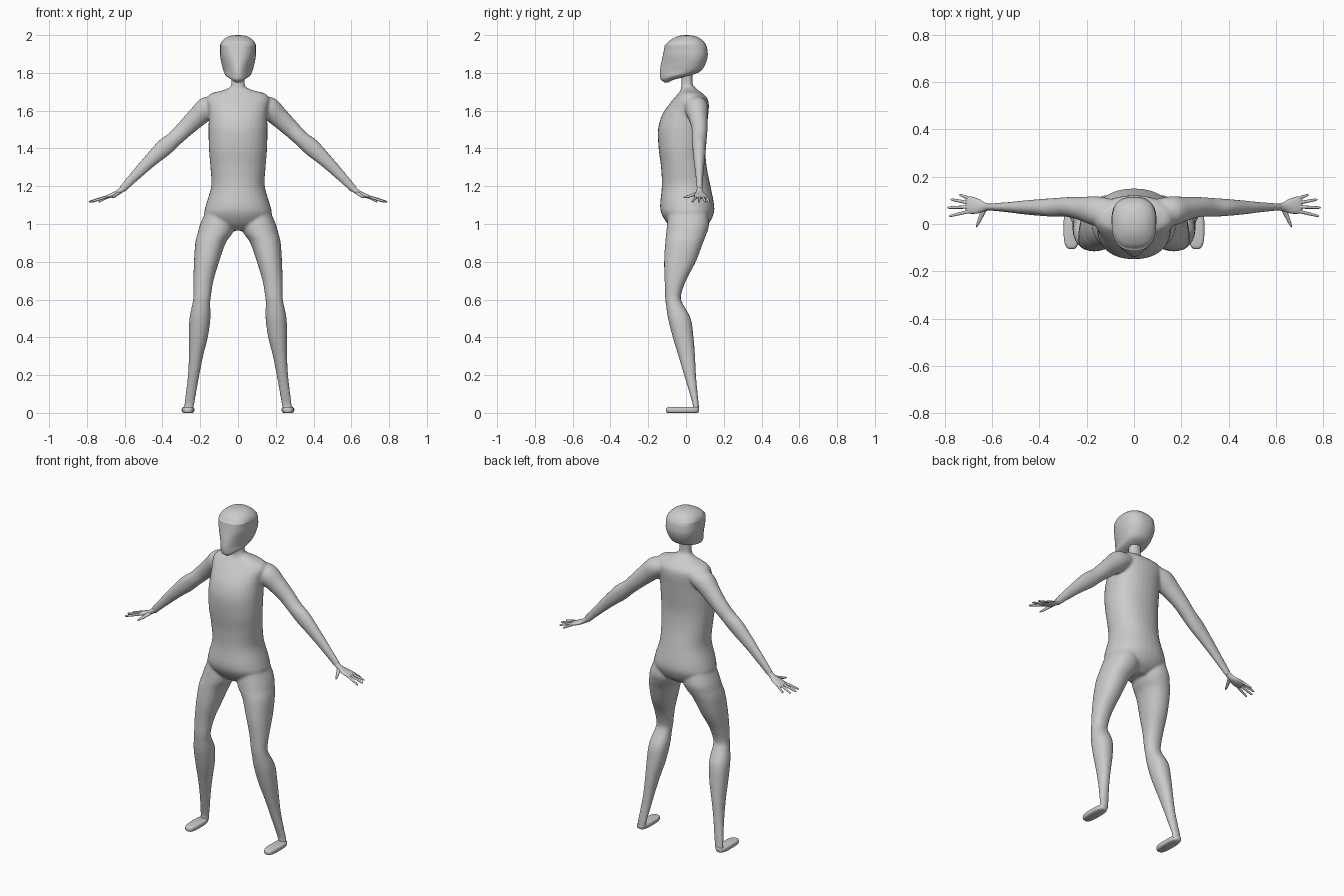
import bpy, bmesh, math
from mathutils import Vector

SEG = 32


def level(z, yf, yb, x0, x1, n=2.2, k=0.0):
    """Horizontal section given by its front/back and left/right limits."""
    return ((x0 + x1) / 2, (yf + yb) / 2, z, (x1 - x0) / 2, 0, 0, 0, (yb - yf) / 2, 0, n, k)


def limb(pts, n=2.0):
    """Sections square to a path of (x, y, z, thickness radius, side radius)."""
    rows = []
    for i, p in enumerate(pts):
        a, b = pts[max(i - 1, 0)], pts[min(i + 1, len(pts) - 1)]
        t = (Vector(b[:3]) - Vector(a[:3])).normalized()
        v = Vector((0, 0, 1)).cross(t).normalized()
        u = t.cross(v)
        rows.append((*p[:3], *(u * p[3]), *(v * p[4]), n, 0.0))
    return rows


def refine(rows, steps):
    """Catmull-Rom interpolation between the key sections."""
    out = []
    for i in range(len(rows) - 1):
        q = [rows[max(i - 1, 0)], rows[i], rows[i + 1], rows[min(i + 2, len(rows) - 1)]]
        for s in range(steps):
            t = s / steps
            out.append([0.5 * (2 * b + (c - a) * t + (2 * a - 5 * b + 4 * c - d) * t * t
                               + (3 * b - a - 3 * c + d) * t ** 3) for a, b, c, d in zip(*q)])
    return out + [list(rows[-1])]


def tube(bm, rows, sx=1, steps=5, seg=SEG):
    """Closed loft of superellipse sections, optionally mirrored by sx = -1."""
    rings = []
    for r in refine(rows, steps):
        c, u, v = Vector(r[0:3]), Vector(r[3:6]), Vector(r[6:9])
        ring = []
        for j in range(seg):
            a = 2 * math.pi * j / seg
            ca, sa = math.cos(a), math.sin(a)
            ca = math.copysign(abs(ca) ** (2 / r[9]), ca)
            sa = math.copysign(abs(sa) ** (2 / r[9]), sa)
            p = c + u * ca * (1 + r[10] * sa) + v * sa
            ring.append(bm.verts.new((p.x * sx, p.y, p.z)))
        rings.append(ring)
    for a, b in zip(rings, rings[1:]):
        for j in range(seg):
            k = (j + 1) % seg
            bm.faces.new((a[j], a[k], b[k], b[j]))
    bm.faces.new(rings[0])
    bm.faces.new(rings[-1])


def finish(name, bm, angle=60):
    bmesh.ops.recalc_face_normals(bm, faces=bm.faces[:])
    me = bpy.data.meshes.new(name)
    bm.to_mesh(me)
    bm.free()
    ob = bpy.data.objects.new(name, me)
    bpy.context.collection.objects.link(ob)
    bpy.ops.object.select_all(action='DESELECT')
    ob.select_set(True)
    bpy.context.view_layer.objects.active = ob
    bpy.ops.object.shade_smooth_by_angle(angle=math.radians(angle))
    return ob


# Torso and neck
torso = [level(z, f, b, -w, w) for z, f, b, w in [
    (.965, -.05, .07, .05), (1.0, -.095, .118, .14), (1.05, -.128, .145, .178),
    (1.1, -.137, .149, .17), (1.2, -.128, .130, .142), (1.3, -.132, .110, .146),
    (1.4, -.145, .102, .154), (1.5, -.148, .110, .156), (1.57, -.13, .117, .155),
    (1.62, -.10, .121, .160), (1.66, -.068, .116, .168), (1.69, -.042, .09, .145),
    (1.705, -.03, .068, .09), (1.72, -.026, .052, .05), (1.74, -.025, .036, .036),
    (1.82, -.025, .036, .036)]]

# Leg
leg = [level(*r) for r in [
    (1.08, -.09, .11, .03, .165), (1.0, -.10, .122, .015, .2), (.95, -.105, .11, .03, .214),
    (.9, -.11, .09, .065, .226), (.8, -.116, .052, .1, .233), (.7, -.113, .0, .13, .236),
    (.62, -.111, -.027, .143, .236), (.58, -.107, -.018, .147, .241), (.5, -.095, .025, .146, .257),
    (.4, -.07, .04, .16, .26), (.3, -.04, .048, .185, .26), (.2, -.01, .053, .205, .265),
    (.1, .02, .062, .222, .277), (.04, .036, .068, .232, .285), (.008, .03, .068, .234, .287)]]

# Arm
arm = limb([
    (.09, .055, 1.64, .04, .05), (.16, .055, 1.615, .06, .062), (.22, .065, 1.562, .053, .05),
    (.28, .072, 1.505, .046, .042), (.335, .07, 1.452, .042, .04), (.39, .07, 1.405, .046, .036),
    (.46, .07, 1.34, .037, .03), (.54, .071, 1.26, .028, .021), (.615, .072, 1.182, .02, .015)])

# Body: torso, legs and arms fused into one smooth skin
bm = bmesh.new()
tube(bm, torso)
for s in (1, -1):
    tube(bm, leg, s)
    tube(bm, arm, s)
body = finish("body", bm)
rm = body.modifiers.new("fuse", 'REMESH')
rm.mode = 'VOXEL'
rm.voxel_size = .0075
rm.use_smooth_shade = True
sm = body.modifiers.new("soften", 'SMOOTH')
sm.factor = .5
sm.iterations = 5

# Head with wedge-shaped face and brow step
bm = bmesh.new()
tube(bm, [level(z, f, b, -w, w, n, k) for z, f, b, w, n, k in [
    (1.75, -.115, -.092, .014, 2, 0), (1.765, -.133, -.06, .036, 2, .1),
    (1.785, -.138, .02, .062, 2, .25), (1.81, -.138, .078, .073, 2.1, .28),
    (1.85, -.132, .104, .085, 2.2, .22), (1.89, -.123, .115, .093, 2.4, .12),
    (1.93, -.115, .112, .094, 2.5, .05), (1.946, -.112, .107, .094, 2.5, .03),
    (1.952, -.104, .104, .093, 2.5, .02), (1.97, -.088, .09, .083, 2.4, 0),
    (1.988, -.058, .066, .06, 2.2, 0), (1.997, -.03, .038, .034, 2, 0),
    (2.0, -.003, .009, .006, 2, 0)]], seg=48)
finish("head", bm)

# Hands: palm, thumb and four splayed fingers
palm = limb([
    (.595, .072, 1.2, .017, .013), (.63, .072, 1.171, .014, .018), (.66, .075, 1.155, .012, .031),
    (.695, .08, 1.143, .009, .036), (.712, .08, 1.138, .004, .026)])
thumb = limb([(.632, .066, 1.165, .009, .012), (.648, .03, 1.152, .008, .009),
              (.660, .002, 1.143, .006, .006), (.666, -.013, 1.139, .002, .002)])
fingers = [((.695, .054), (.782, .033)), ((.70, .072), (.79, .069)),
           ((.70, .09), (.775, .104)), ((.69, .106), (.738, .124))]
for s, side in ((1, "left"), (-1, "right")):
    bm = bmesh.new()
    tube(bm, palm, s, seg=20)
    tube(bm, thumb, s, seg=12)
    for (x0, y0), (x1, y1) in fingers:
        pts = [(x0 + (x1 - x0) * t, y0 + (y1 - y0) * t, 1.143 - .026 * t, r, r)
               for t, r in ((-.15, .007), (.45, .0065), (.9, .005), (1, .0015))]
        tube(bm, limb(pts), s, seg=12)
    finish(side + "_hand", bm)

    # Foot: thin rounded sole running forward from the heel
    bm = bmesh.new()
    tube(bm, [level(z, f, b, x0, x1, 3) for z, f, b, x0, x1 in [
        (0, -.098, .06, .24, .288), (.005, -.105, .067, .233, .296),
        (.018, -.106, .07, .231, .298), (.027, -.102, .069, .234, .295),
        (.031, -.09, .065, .242, .287)]], s, steps=3)
    finish(side + "_foot", bm)
